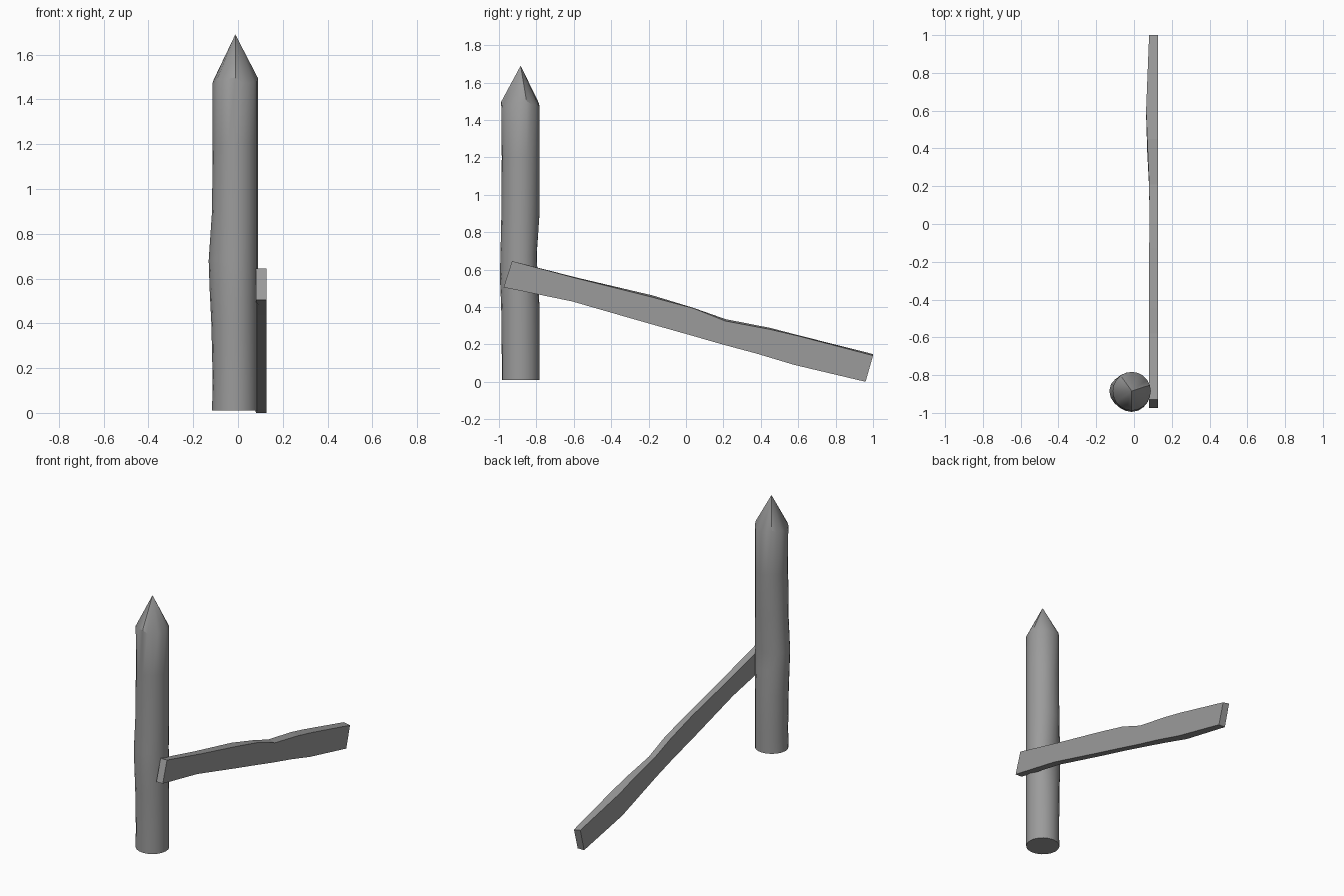
import bpy, bmesh, math

cube = bpy.data.objects.get("Cube")
if cube:
    bpy.data.objects.remove(cube, do_unlink=True)

grey = bpy.data.materials.new("weathered_grey")
grey.use_nodes = True
colour = (0.33, 0.33, 0.33, 1)
grey.diffuse_color = colour
grey.node_tree.nodes["Principled BSDF"].inputs["Base Color"].default_value = colour


def finish(name, bm, angle):
    bmesh.ops.recalc_face_normals(bm, faces=bm.faces[:])
    mesh = bpy.data.meshes.new(name)
    bm.to_mesh(mesh)
    bm.free()
    obj = bpy.data.objects.new(name, mesh)
    bpy.context.collection.objects.link(obj)
    mesh.materials.append(grey)
    bpy.ops.object.select_all(action='DESELECT')
    obj.select_set(True)
    bpy.context.view_layer.objects.active = obj
    bpy.ops.object.shade_smooth_by_angle(angle=math.radians(angle))


def bridge(bm, a, b):
    for i in range(len(a)):
        j = (i + 1) % len(a)
        bm.faces.new((a[i], a[j], b[j], b[i]))


# Round post: worn rings, ragged shoulder and sharpened tip
SIDES = 20
CX, CY, R = -0.012, -0.884, 0.101
# height, and outward bulge to the -x, -y and +y sides
rings = [(0.01, 0.003, 0, 0), (0.14, 0, 0, 0), (0.4, 0.006, 0.003, 0),
         (0.56, 0.014, 0.01, -0.01), (0.68, 0.018, 0.007, -0.015),
         (0.9, 0.003, 0.002, 0), (1.2, 0, 0, 0), (1.485, 0, 0.003, 0)]
bm = bmesh.new()
previous = None
for k, (z, west, front, back) in enumerate(rings):
    ring = []
    for i in range(SIDES):
        t = math.tau * i / SIDES
        c, s = math.cos(t), math.sin(t)
        r = R + west * max(0, -c) ** 3 + front * max(0, -s) ** 3 + back * max(0, s) ** 3
        ragged = 0.012 * math.sin(3 * t + 1) + 0.006 * math.sin(7 * t)
        lift = ragged if k == len(rings) - 1 else 0
        ring.append(bm.verts.new((CX + r * c, CY + r * s, z + lift)))
    if previous:
        bridge(bm, previous, ring)
    else:
        bm.faces.new(ring[::-1])
    previous = ring
tip = bm.verts.new((CX, CY, 1.69))
for i in range(SIDES):
    bm.faces.new((previous[i], previous[(i + 1) % SIDES], tip))
finish("post", bm, 28)

# Fallen rail: chipped plank leaning from the post to the ground
# top y, top z, bottom y, bottom z, inner x, extra height of the inner top edge
stations = [(-0.93, 0.645, -0.975, 0.505, 0.08, 0),
            (-0.58, 0.552, -0.61, 0.43, 0.08, 0.004),
            (-0.18, 0.452, -0.2, 0.312, 0.08, 0.01),
            (0.04, 0.393, 0.02, 0.25, 0.082, 0.002),
            (0.21, 0.325, 0.19, 0.201, 0.08, 0.01),
            (0.45, 0.28, 0.38, 0.15, 0.07, 0.008),
            (0.6, 0.245, 0.58, 0.09, 0.064, 0.004),
            (1.0, 0.14, 0.96, 0.0, 0.08, 0.008)]
bm = bmesh.new()
previous = None
for ty, tz, by, bz, inner, extra in stations:
    ring = [bm.verts.new(p) for p in ((0.127, by, bz), (0.127, ty, tz),
                                      (inner, ty, tz + extra), (inner, by, bz))]
    if previous:
        bridge(bm, previous, ring)
    else:
        bm.faces.new(ring)
    previous = ring
bm.faces.new(previous[::-1])
finish("fallen_rail", bm, 5)
